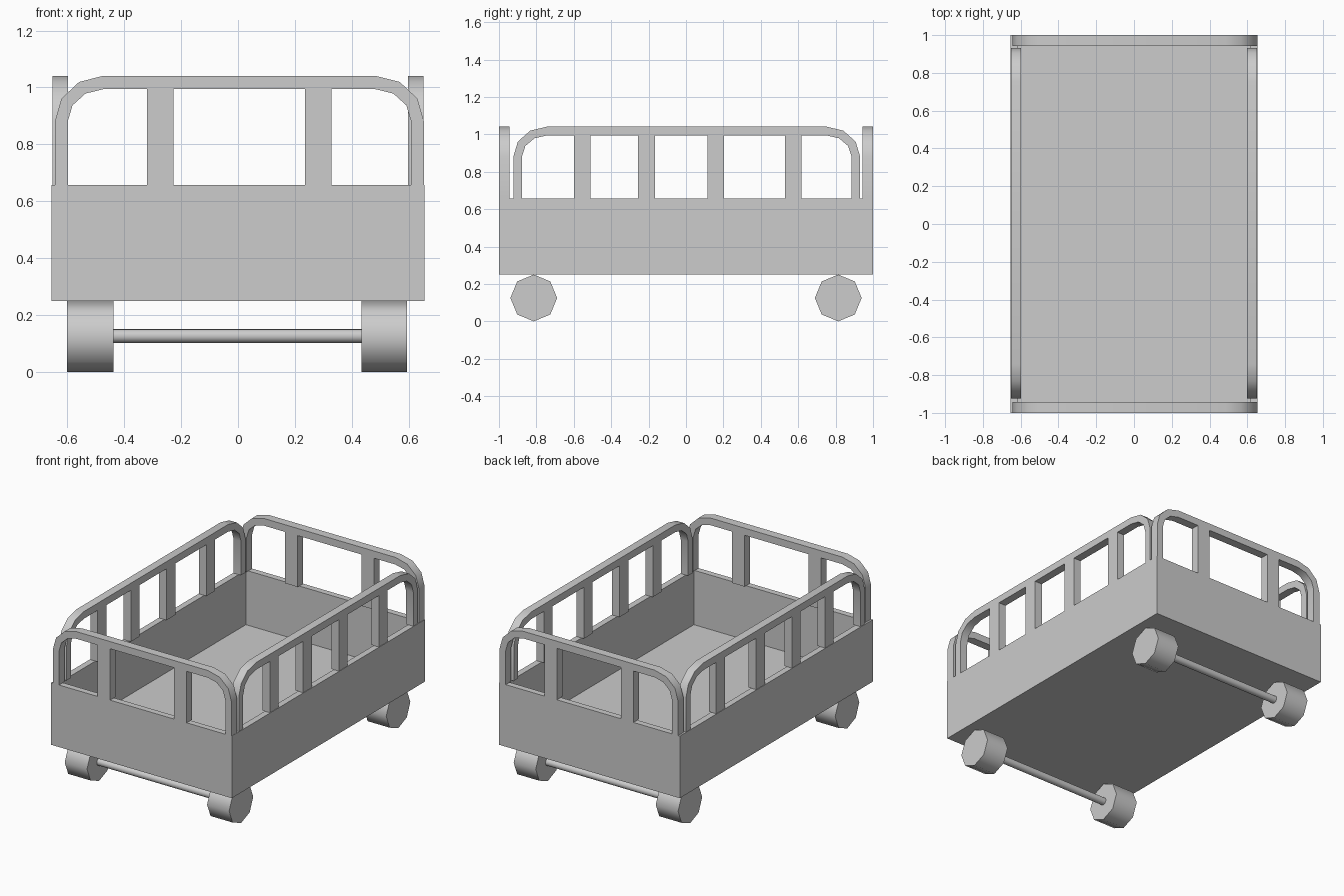
import bpy, bmesh, math
from mathutils import Vector

cube = bpy.data.objects.get("Cube")
if cube:
    bpy.data.objects.remove(cube, do_unlink=True)

grey = bpy.data.materials.new("plain grey")
grey.use_nodes = True
COLOUR = (0.604, 0.604, 0.604, 1)
grey.diffuse_color = COLOUR
grey.node_tree.nodes["Principled BSDF"].inputs["Base Color"].default_value = COLOUR

HALF_W, HALF_L = 0.655, 1.0
WALL = 0.057
BASE, FLOOR, RIM = 0.25, 0.30, 0.657
RAIL_TOP, RAIL_UNDER = 1.041, 0.994


def finish(name, bm, smooth_angle=None):
    bmesh.ops.recalc_face_normals(bm, faces=bm.faces)
    mesh = bpy.data.meshes.new(name)
    bm.to_mesh(mesh)
    bm.free()
    mesh.materials.append(grey)
    obj = bpy.data.objects.new(name, mesh)
    bpy.context.collection.objects.link(obj)
    if smooth_angle:
        bpy.ops.object.select_all(action="DESELECT")
        obj.select_set(True)
        bpy.context.view_layer.objects.active = obj
        bpy.ops.object.shade_smooth_by_angle(angle=math.radians(smooth_angle))
    return obj


def box(name, lo, hi):
    bm = bmesh.new()
    bmesh.ops.create_cube(bm, size=1)
    lo, hi = Vector(lo), Vector(hi)
    for v in bm.verts:
        v.co = (lo + hi) / 2 + v.co * (hi - lo)
    return finish(name, bm)


def cylinder(name, x0, x1, y, z, radius, sides):
    bm = bmesh.new()
    bmesh.ops.create_cone(bm, cap_ends=True, segments=sides,
                          radius1=radius, radius2=radius, depth=x1 - x0)
    for v in bm.verts:
        a, b, c = v.co
        v.co = ((x0 + x1) / 2 + c, y + a, z + b)
    return finish(name, bm, 50)


def arch_line(half, top, rx, rz):
    """Outline of two legs joined by rounded corners."""
    turns = [math.radians(30 * i) for i in range(4)]
    left = [(-half + rx * (1 - math.cos(t)), top - rz * (1 - math.sin(t))) for t in turns]
    left = [(-half, RIM)] + left
    return left + [(-u, z) for u, z in reversed(left)]


def arch(name, half, leg, rx, rz, place):
    """Flat-sided hoop; place maps (along, height, depth 0 or 1) to a point."""
    outer = arch_line(half, RAIL_TOP, rx, rz)
    inner = arch_line(half - leg, RAIL_UNDER, rx - leg, rz - (RAIL_TOP - RAIL_UNDER))
    bm = bmesh.new()
    rings = [[bm.verts.new(place(*p, d)) for p in line]
             for line, d in ((outer, 0), (outer, 1), (inner, 1), (inner, 0))]
    for a, b in zip(rings, rings[1:] + rings[:1]):
        for i in range(len(outer) - 1):
            bm.faces.new((a[i], a[i + 1], b[i + 1], b[i]))
    for end in (0, -1):
        bm.faces.new([r[end] for r in rings])
    return finish(name, bm, 35)


# Open tray: inset the top of a block and sink the inner face to the floor
tray = bmesh.new()
bmesh.ops.create_cube(tray, size=1)
for v in tray.verts:
    v.co = (v.co.x * 2 * HALF_W, v.co.y * 2 * HALF_L, RIM if v.co.z > 0 else BASE)
tray.faces.ensure_lookup_table()
top = max(tray.faces, key=lambda f: f.calc_center_median().z)
bmesh.ops.inset_region(tray, faces=[top], thickness=WALL)
well = bmesh.ops.extrude_discrete_faces(tray, faces=[top])["faces"][0]
for v in well.verts:
    v.co.z = FLOOR
finish("tray", tray)

# End rails with two posts each
for label, s in (("front", -1), ("back", 1)):
    near, far = s * (HALF_L - WALL), s * HALF_L
    arch(label + "_rail", 0.648, 0.045, 0.17, 0.16,
         lambda u, z, d: (u + 0.005, far if d else near, z))
    for i, x in enumerate((-0.273, 0.282)):
        box(f"{label}_post_{i + 1}", (x - 0.046, min(near, far), RIM),
            (x + 0.046, max(near, far), RAIL_UNDER))

# Side rails with four posts each
for label, s in (("right", -1), ("left", 1)):
    near, far = s * (HALF_W - WALL), s * (HALF_W - 0.003)
    arch(label + "_rail", 0.927, 0.046, 0.18, 0.16,
         lambda u, z, d: (far if d else near, u + 0.004, z))
    for i, y in enumerate((-0.555, -0.211, 0.159, 0.573)):
        box(f"{label}_post_{i + 1}", (min(near, far), y - 0.045, RIM),
            (max(near, far), y + 0.045, RAIL_UNDER))

# Octagonal wheels on thin axles
R = BASE / 2
for label, y in (("front", -0.814), ("back", 0.814)):
    cylinder(label + "_axle", -0.45, 0.445, y, R + 0.002, 0.024, 16)
    cylinder(label + "_right_wheel", -0.60, -0.438, y, R, R, 8)
    cylinder(label + "_left_wheel", 0.433, 0.593, y, R, R, 8)
